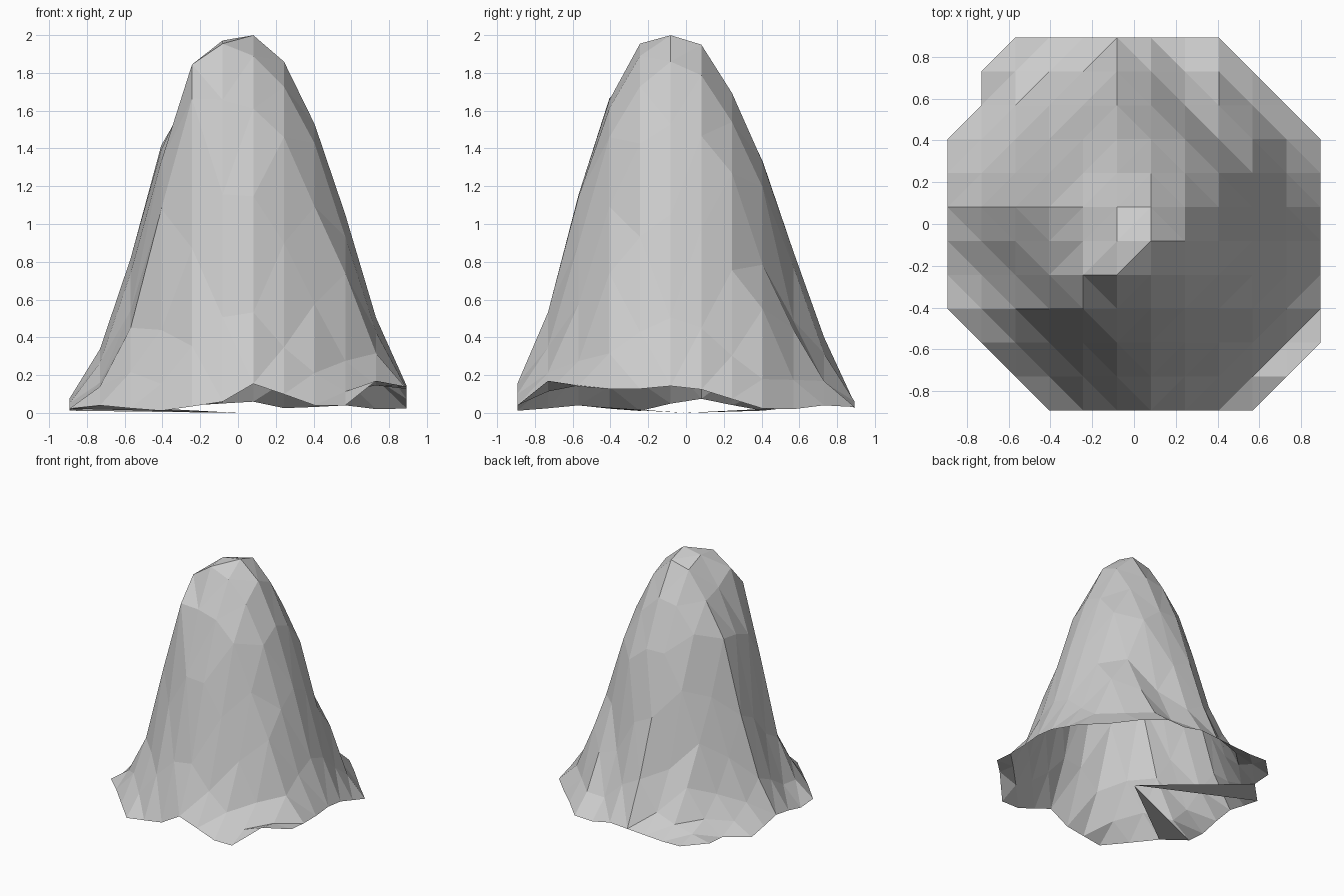
import bpy
import bmesh
import math

cube = bpy.data.objects.get("Cube")
if cube:
    bpy.data.objects.remove(cube)

CELLS = 11
HALF = 0.893
PEAK_X, PEAK_Y = 0.04, -0.05

# slope profile: distance from the peak, height
slope = [(0, 2.02), (0.05, 2.0), (0.13, 1.97), (0.23, 1.85), (0.41, 1.49),
         (0.565, 1.01), (0.71, 0.51), (0.85, 0.18), (0.95, 0.09), (1.2, 0.02)]

# gullies cut into the slope: compass angle, inward depth
upper_gullies = [(0, 0.025), (25, 0.03), (41, 0.01), (51, 0.04), (65, 0), (72, 0.04),
                 (97, -0.03), (115, 0.01), (130, 0), (146, 0.03), (165, -0.04),
                 (193, 0.01), (205, -0.05), (214, -0.11), (231, -0.14), (245, -0.06),
                 (262, -0.03), (290, 0.01), (305, 0.01),
                 (316, 0.01), (340, 0.02), (360, 0.025)]
lower_gullies = [(0, 0.02), (25, 0.05), (41, 0), (51, 0.05), (65, 0), (72, 0.07),
                 (80, 0.05), (97, -0.045), (106, 0.01), (114, 0.05), (124, 0.01),
                 (146, 0.05), (158, 0.02), (170, 0), (193, 0.08), (214, 0.02),
                 (235, 0.07), (255, 0.02), (273, 0.02), (287, 0.07), (305, 0.06),
                 (316, 0.07), (327, 0), (338, 0.03), (360, 0.02)]

# wavy hem: compass angle, height
hem = [(0, 0.15), (14, 0.08), (25, 0.02), (38, 0.02), (52, 0.04), (75, 0.025),
       (85, 0.06), (115, 0.03), (135, 0.04), (155, 0.01), (175, 0.075), (185, 0.05),
       (195, 0.01), (218, 0.04), (245, 0.01), (265, 0.06), (275, 0.155), (285, 0.1),
       (294, 0.04), (303, 0.04), (315, 0.17), (327, 0.14), (340, 0.12), (360, 0.15)]


def lookup(table, t):
    for (a, u), (b, v) in zip(table, table[1:]):
        if t <= b:
            return u + (v - u) * (t - a) / (b - a)
    return table[-1][1]


def compass(dx, dy):
    return math.degrees(math.atan2(dy, dx)) % 360


def height(x, y):
    dx, dy = x - PEAK_X, y - PEAK_Y
    r = math.hypot(dx, dy)
    angle = compass(dx, dy)
    low_part = min(1, max(0, (r - 0.45) / 0.2))
    depth = (lookup(upper_gullies, angle) * (1 - low_part)
             + lookup(lower_gullies, angle) * low_part)
    fade = min(1, max(0, (r - 0.1) / 0.15))
    return lookup(slope, max(0, r + depth * fade))


def inside(i, j):
    # square grid with its corners cut off
    return 3 <= i + j <= 19 and -9 <= j - i <= 9 and (i, j) != (0, 9)


# mountain shell: one open height surface
bm = bmesh.new()
step = 2 * HALF / CELLS
grid = {}
for i in range(CELLS + 1):
    for j in range(CELLS + 1):
        if inside(i, j):
            x, y = i * step - HALF, j * step - HALF
            grid[i, j] = bm.verts.new((x, y, height(x, y)))

for i in range(CELLS):
    for j in range(CELLS):
        corners = [(i, j), (i + 1, j), (i + 1, j + 1), (i, j + 1)]
        kept = [grid[c] for c in corners if c in grid]
        if len(kept) > 2:
            bm.faces.new(kept)

# hem follows its own wave
for v in bm.verts:
    if v.is_boundary:
        v.co.z = lookup(hem, compass(v.co.x, v.co.y))
bmesh.ops.triangulate(bm, faces=bm.faces[:], quad_method='SHORT_EDGE')

# two floor slivers running from the middle to the hem
middle = bm.verts.new((0, 0, 0))
for a, b in [((1, 9), (0, 8)), ((0, 3), (1, 2))]:
    bm.faces.new((middle, grid[a], grid[b]))

mesh = bpy.data.meshes.new("mountain")
bm.to_mesh(mesh)
bm.free()
mountain = bpy.data.objects.new("mountain", mesh)
bpy.context.collection.objects.link(mountain)

# plain grey rock
rock = bpy.data.materials.new("grey_rock")
rock.use_nodes = True
grey = (0.6, 0.6, 0.6, 1)
rock.diffuse_color = grey
rock.node_tree.nodes["Principled BSDF"].inputs["Base Color"].default_value = grey
mesh.materials.append(rock)
